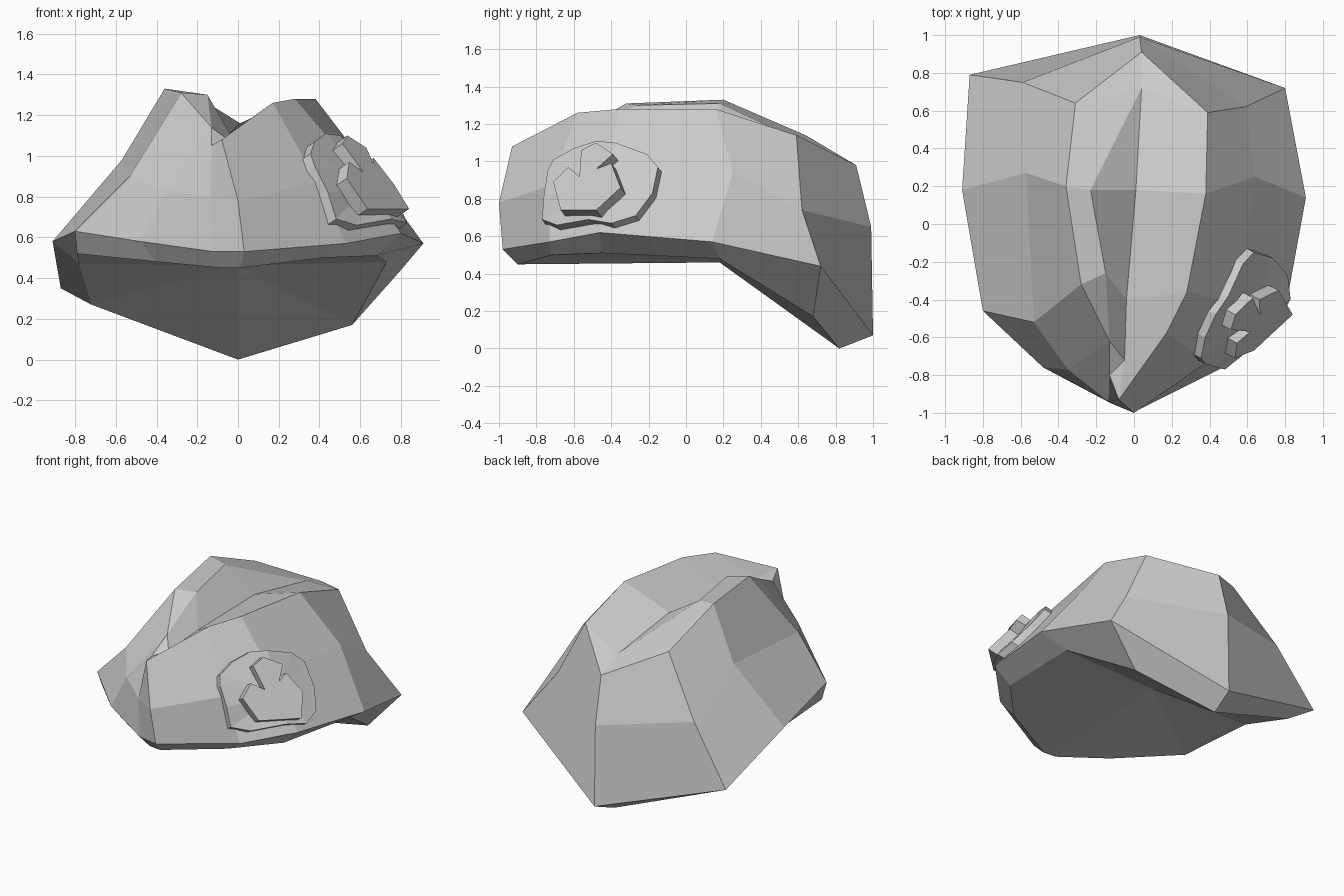
import bpy
import bmesh
from mathutils import Vector

default = bpy.data.objects.get("Cube")
if default:
    bpy.data.objects.remove(default, do_unlink=True)


def make_material(name, level):
    material = bpy.data.materials.new(name)
    material.use_nodes = True
    colour = (level, level, level, 1)
    material.diffuse_color = colour
    material.node_tree.nodes["Principled BSDF"].inputs["Base Color"].default_value = colour
    return material


grey = make_material("plain grey", 0.6)


def finish(bm, name):
    """Turn a bmesh into a flat-shaded object with outward normals."""
    bmesh.ops.recalc_face_normals(bm, faces=bm.faces)
    mesh = bpy.data.meshes.new(name)
    bm.to_mesh(mesh)
    bm.free()
    mesh.materials.append(grey)
    obj = bpy.data.objects.new(name, mesh)
    bpy.context.collection.objects.link(obj)
    return obj


# Shell columns, counter-clockwise from the front seam.
# Each runs from underside edge to outer rim, middle and top ridge.
columns = {
    "right_seam": [(.01, -.9, .45), (.03, -.98, .53), (0, -1, .78), (-.08, -.93, 1.08)],
    "right_front": [(.42, -.72, .5), (.53, -.73, .57), (.39, -.73, .87), (.17, -.58, 1.26)],
    "right_temple": [(.68, -.45, .51), (.8, -.46, .62), (.57, -.42, .94), (.28, -.36, 1.28)],
    "right_side": [(.73, .18, .48), (.91, .14, .57), (.64, .25, .94), (.38, .16, 1.28)],
    "right_back": [(.56, .68, .17), (.8, .72, .44), (.59, .62, .74), (.39, .59, 1.14)],
    "back": [(0, .82, 0), (.03, 1, .07), (.03, .99, .65), (.04, .91, .98)],
    "left_back": [(-.72, .7, .27), (-.87, .79, .35), (-.59, .75, .75), (-.31, .64, 1.14)],
    "left_side": [(-.78, .2, .47), (-.91, .18, .58), (-.57, .27, .98), (-.36, .2, 1.33)],
    "left_temple": [(-.79, -.42, .52), (-.8, -.46, .63), (-.53, -.52, .9), (-.28, -.32, 1.31)],
    "left_front": [(-.4, -.72, .48), (-.48, -.76, .58), (-.35, -.77, .83), (-.13, -.62, 1.14)],
    "left_seam": [(-.08, -.89, .45), (-.12, -.95, .53), (-.135, -.94, .8), (-.13, -.8, 1.05)],
}

# Points of the crease that parts the top, and the crown behind it.
crown_points = {
    "valley_front": (-.05, -.72, 1.08),
    "valley_middle": (-.04, -.4, 1.11),
    "valley_back": (.01, .18, 1.16),
    "wall_front": (-.15, -.26, 1.3),
    "wall_back": (-.23, .18, 1.31),
    "crown": (.04, .72, 1.06),
}

# Top faces, joined between ridge ends and crease points.
top_faces = [
    "right_seam right_front valley_front",
    "right_front right_temple valley_middle valley_front",
    "right_temple right_side valley_back valley_middle",
    "right_side right_back crown valley_back",
    "right_back back crown",
    "back left_back crown",
    "left_back left_side wall_back crown",
    "wall_back valley_back crown",
    "left_side left_temple wall_front wall_back",
    "wall_back wall_front valley_middle valley_back",
    "left_temple left_front wall_front",
    "left_front valley_front valley_middle wall_front",
    "left_front left_seam valley_front",
    "left_seam right_seam valley_front",
]


def build_shell():
    bm = bmesh.new()
    rows = [[bm.verts.new(p) for p in column] for column in columns.values()]
    named = {name: row[-1] for name, row in zip(columns, rows)}
    named.update({name: bm.verts.new(p) for name, p in crown_points.items()})
    centre = bm.verts.new((0, .18, .46))
    for row, after in zip(rows, rows[1:] + rows[:1]):
        for low, high in zip(range(3), range(1, 4)):
            bm.faces.new((row[low], after[low], after[high], row[high]))
        bm.faces.new((after[0], row[0], centre))
    for face in top_faces:
        bm.faces.new([named[name] for name in face.split()])
    return finish(bm, "shell")


shell = build_shell()
bpy.context.view_layer.update()
outward = Vector((.76, -.39, .52)).normalized()


def build_plate(name, outline, sink, lift, hub=None):
    """Raised plate on the shell; the outline is its top face seen side-on."""
    bm = bmesh.new()

    def layer_point(y, z, offset):
        start = Vector((3, y, z)) - outward * lift
        hit, place, normal, index = shell.ray_cast(start, Vector((-1, 0, 0)))
        return bm.verts.new(place + outward * offset)

    bottom = [layer_point(y, z, sink) for y, z in outline]
    top = [layer_point(y, z, lift) for y, z in outline]
    count = len(outline)
    for i in range(count):
        j = (i + 1) % count
        bm.faces.new((bottom[i], bottom[j], top[j], top[i]))
    if hub:
        for ring, offset in ((bottom, sink), (top, lift)):
            middle = layer_point(*hub, offset)
            for i in range(count):
                bm.faces.new((ring[i], ring[(i + 1) % count], middle))
    else:
        bm.faces.new(bottom)
        bm.faces.new(top)
    return finish(bm, name)


# Round side ornament: a broad disc under a hooked swirl.
disc = [(-.77, .69), (-.76, .82), (-.74, .95), (-.71, 1.01), (-.6, 1.07), (-.48, 1.11),
        (-.38, 1.1), (-.21, 1.04), (-.15, .97), (-.18, .83), (-.27, .71), (-.4, .67),
        (-.52, .69), (-.69, .66)]
swirl = [(-.71, .89), (-.63, .97), (-.57, .92), (-.56, 1.06), (-.48, 1.1), (-.39, 1.04),
         (-.48, .96), (-.4, .99), (-.35, .86), (-.48, .74), (-.67, .74)]
build_plate("ornament_disc", disc, -.03, .05, hub=(-.47, .87))
build_plate("ornament_swirl", swirl, .03, .11)
